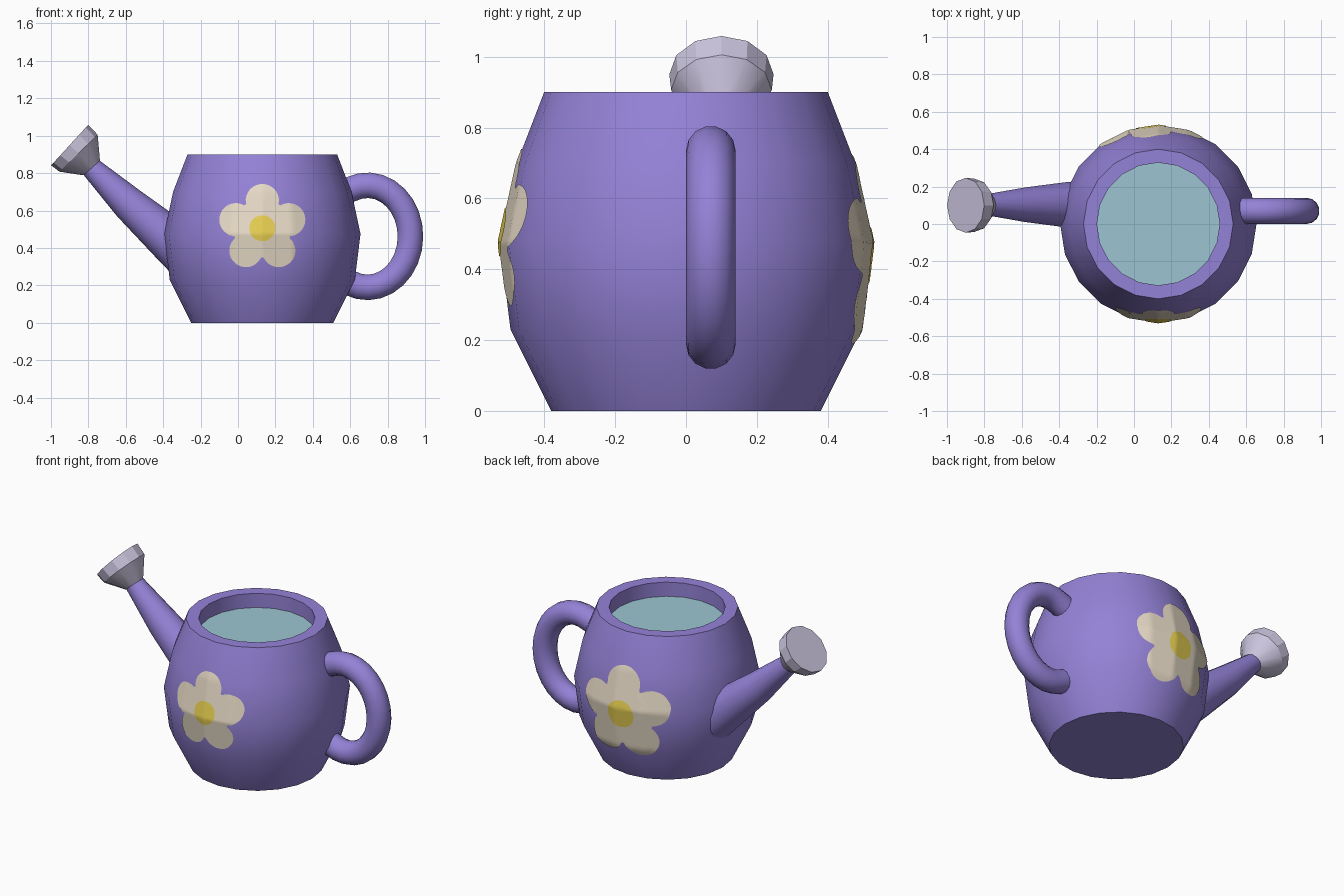
import bpy, bmesh, math
from mathutils import Vector
from mathutils.bvhtree import BVHTree

if "Cube" in bpy.data.objects:
    bpy.data.objects.remove(bpy.data.objects["Cube"])


def material(name, rgb):
    lin = [(c / 255 / 12.92) if c < 11 else ((c / 255 + 0.055) / 1.055) ** 2.4 for c in rgb]
    m = bpy.data.materials.new(name)
    m.diffuse_color = (*lin, 1)
    m.use_nodes = True
    m.node_tree.nodes["Principled BSDF"].inputs["Base Color"].default_value = m.diffuse_color
    return m


PURPLE = material("purple", (148, 130, 215))
PETAL = material("cream", (240, 227, 206))
YELLOW = material("yellow", (234, 210, 82))
WATER = material("water_blue", (156, 197, 210))
METAL = material("pale_metal", (203, 196, 222))


def finish(bm, name, mat, angle=32, recalc=True):
    if recalc:
        bmesh.ops.recalc_face_normals(bm, faces=bm.faces)
    me = bpy.data.meshes.new(name)
    bm.to_mesh(me)
    bm.free()
    ob = bpy.data.objects.new(name, me)
    bpy.context.collection.objects.link(ob)
    me.materials.append(mat)
    bpy.ops.object.select_all(action='DESELECT')
    ob.select_set(True)
    bpy.context.view_layer.objects.active = ob
    bpy.ops.object.shade_smooth_by_angle(angle=math.radians(angle))
    return ob


def skin(bm, rings):
    """Join rings with quads and cap both ends."""
    n = len(rings[0])
    for a, b in zip(rings, rings[1:]):
        for i in range(n):
            j = (i + 1) % n
            bm.faces.new((a[i], a[j], b[j], b[i]))
    bm.faces.new(rings[0][::-1])
    bm.faces.new(rings[-1])


def tube(name, path, radii, y, sides, mat, angle=32):
    """Round tube along a path of (x, z) points lying in the plane y."""
    bm = bmesh.new()
    pts = [Vector((x, y, z)) for x, z in path]
    rings = []
    for k, p in enumerate(pts):
        t = (pts[min(k + 1, len(pts) - 1)] - pts[max(k - 1, 0)]).normalized()
        u = Vector((0, 1, 0))
        v = t.cross(u)
        rings.append([bm.verts.new(p + radii[k] * (u * math.cos(a) + v * math.sin(a)))
                      for a in (2 * math.pi * i / sides for i in range(sides))])
    skin(bm, rings)
    return finish(bm, name, mat, angle)


# Body: lathed pot with thick rim and shallow inside
CX, SIDES = 0.13, 20
profile = [(0.38, 0), (0.495, 0.23), (0.525, 0.475), (0.477, 0.70), (0.40, 0.90),
           (0.328, 0.90), (0.328, 0.80)]
bm = bmesh.new()
skin(bm, [[bm.verts.new((CX + r * math.cos(a), r * math.sin(a), z))
           for a in (2 * math.pi * i / SIDES for i in range(SIDES))] for r, z in profile])
bmesh.ops.recalc_face_normals(bm, faces=bm.faces)
body_tree = BVHTree.FromBMesh(bm)
finish(bm, "body", PURPLE)

# Water surface
bm = bmesh.new()
bm.faces.new([bm.verts.new((CX + 0.328 * math.cos(a), 0.328 * math.sin(a), 0.812))
              for a in (2 * math.pi * i / SIDES for i in range(SIDES))])
finish(bm, "water", WATER, recalc=False)

# Spout and sprinkler head
tube("spout", [(-0.25, 0.34), (-0.37, 0.45), (-0.585, 0.638), (-0.79, 0.835)],
     [0.13, 0.12, 0.092, 0.056], 0.103, 16, PURPLE)
tube("sprinkler_head", [(-0.782, 0.828), (-0.8525, 0.9065), (-0.90, 0.95)],
     [0.059, 0.142, 0.147], 0.1, 12, METAL, 29)

# Handle: loop on the right side
arc = [math.radians(112 - 226 * i / 18) for i in range(19)]
loop = [(0.692 + 0.23 * math.cos(a), 0.462 + 0.273 * math.sin(a)) for a in arc]
loop = [(0.535, 0.685)] + loop + [(0.53, 0.238)]
tube("handle", loop, [0.07] * len(loop), 0.07, 14, PURPLE)


# Flowers: thin plates draped over the body
def petal_edge(t, s):
    d, r = 0.147 * s, 0.0885 * s
    phi = (t - math.pi / 2 + math.pi / 5) % (2 * math.pi / 5) - math.pi / 5
    return d * math.cos(phi) + math.sqrt(max(r * r - (d * math.sin(phi)) ** 2, 0))


def drape(name, side, cx, cz, inner, outer, steps, mat, lift):
    bm = bmesh.new()
    n, rings = 90, []

    def project(x, z):
        hit = body_tree.ray_cast(Vector((x, side * 2, z)), Vector((0, -side, 0)))
        return bm.verts.new(hit[0] + hit[1] * lift)

    for k in range(steps + 1):
        ring = []
        for i in range(n):
            t = 2 * math.pi * i / n
            r = inner + (outer(t) - inner) * k / steps
            ring.append(project(cx + r * math.cos(t), cz + r * math.sin(t)))
        rings.append(ring)
    skin(bm, rings)
    bm.faces.ensure_lookup_table()
    bmesh.ops.delete(bm, geom=[bm.faces[-1]], context='FACES_ONLY')
    bm.normal_update()
    if sum(f.normal.y * side for f in bm.faces) < 0:
        bmesh.ops.reverse_faces(bm, faces=bm.faces)
    return finish(bm, name, mat, 60, recalc=False)


for label, side, x, z, s in (("front", -1, 0.13, 0.505, 1.0), ("back", 1, 0.09, 0.44, 1.2)):
    drape(label + "_flower_petals", side, x, z, 0.05 * s,
          lambda t: petal_edge(t, s), 12, PETAL, 0.004)
    drape(label + "_flower_centre", side, x, z, 0.004,
          lambda t: 0.068 * s, 6, YELLOW, 0.007)
